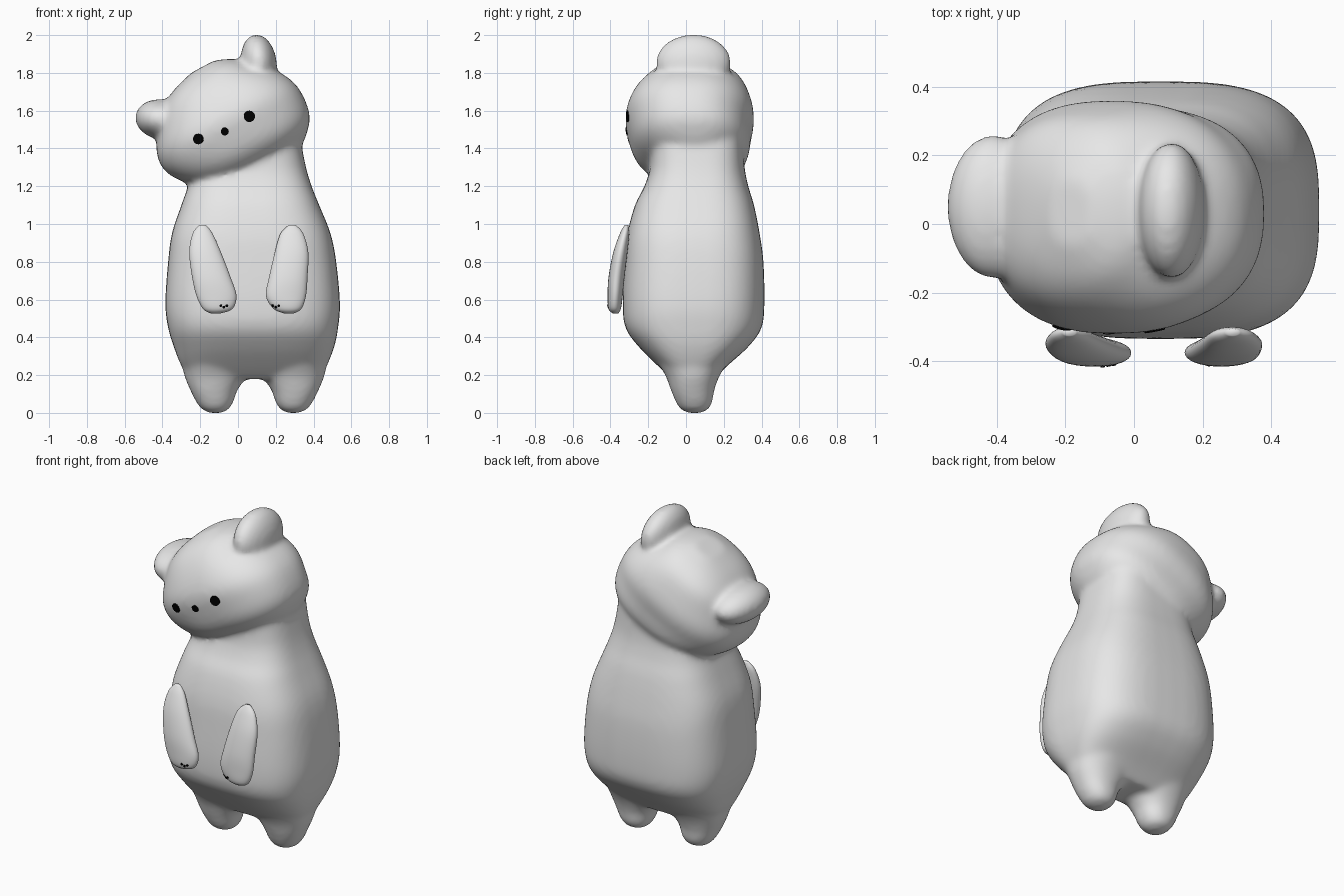
import bpy, bmesh, math
from mathutils import Matrix, Vector

if "Cube" in bpy.data.objects:
    bpy.data.objects.remove(bpy.data.objects["Cube"], do_unlink=True)


def material(name, value):
    m = bpy.data.materials.new(name)
    m.use_nodes = True
    m.diffuse_color = (value, value, value, 1)
    m.node_tree.nodes["Principled BSDF"].inputs["Base Color"].default_value = m.diffuse_color
    return m


grey = material("plain grey", 0.8)
black = material("black", 0.0)


def make_object(name, bm, mat, smooth=True):
    bmesh.ops.recalc_face_normals(bm, faces=bm.faces)
    mesh = bpy.data.meshes.new(name)
    bm.to_mesh(mesh)
    bm.free()
    mesh.materials.append(mat)
    for p in mesh.polygons:
        p.use_smooth = smooth
    ob = bpy.data.objects.new(name, mesh)
    bpy.context.collection.objects.link(ob)
    return ob


def spline(rows, steps=5):
    """Smoothly interpolate between section rows."""
    out = []
    last = len(rows) - 1
    for i in range(last):
        a, b, c, d = (rows[max(0, min(last, i + k))] for k in (-1, 0, 1, 2))
        for s in range(steps):
            t = s / steps
            out.append([q + t / 2 * (r - p + t * (2*p - 5*q + 4*r - w + t * (3*(q - r) + w - p)))
                        for p, q, r, w in zip(a, b, c, d)])
    return out + [list(rows[-1])]


def loft(bm, rows, power, matrix=Matrix(), sides=48):
    """Rounded-box sections; each row is height, x range, y range."""
    rings = []
    for z, x0, x1, y0, y1 in spline(rows):
        ring = []
        for k in range(sides):
            a = 2 * math.pi * k / sides
            c, s = math.cos(a), math.sin(a)
            x = math.copysign(abs(c) ** (2 / power), c)
            y = math.copysign(abs(s) ** (2 / power), s)
            p = Vector(((x0 + x1 + x * (x1 - x0)) / 2, (y0 + y1 + y * (y1 - y0)) / 2, z))
            ring.append(bm.verts.new(matrix @ p))
        rings.append(ring)
    for low, high in zip(rings, rings[1:]):
        for k in range(sides):
            n = (k + 1) % sides
            bm.faces.new((low[k], low[n], high[n], high[k]))
    bm.faces.new(rings[0][::-1])
    bm.faces.new(rings[-1])


def ellipsoid(bm, centre, radii, turn):
    m = (Matrix.Translation(centre) @ Matrix.Rotation(math.radians(turn), 4, 'Y')
         @ Matrix.Diagonal((*radii, 1)))
    bmesh.ops.create_uvsphere(bm, u_segments=32, v_segments=20, radius=1, matrix=m)


bm = bmesh.new()

# Torso
loft(bm, [
    (0.18, -0.24, 0.42, -0.07, 0.15),
    (0.25, -0.30, 0.47, -0.15, 0.22),
    (0.35, -0.34, 0.51, -0.25, 0.33),
    (0.45, -0.37, 0.53, -0.32, 0.40),
    (0.58, -0.385, 0.54, -0.335, 0.415),
    (0.80, -0.37, 0.52, -0.325, 0.41),
    (0.95, -0.35, 0.49, -0.31, 0.39),
    (1.10, -0.30, 0.43, -0.27, 0.36),
    (1.20, -0.265, 0.39, -0.22, 0.33),
    (1.30, -0.24, 0.36, -0.19, 0.31),
    (1.45, -0.15, 0.33, -0.18, 0.30)], 3.0)

# Legs, mirrored about the torso's middle
middle = 0.087
for side in (-1, 1):
    rows = []
    for z, inner, outer, y0, y1 in (
            (0.0, 0.17, 0.24, 0.01, 0.08), (0.02, 0.135, 0.28, -0.03, 0.12),
            (0.06, 0.11, 0.31, -0.055, 0.14), (0.12, 0.09, 0.34, -0.08, 0.15),
            (0.20, 0.04, 0.372, -0.11, 0.18), (0.30, 0.02, 0.39, -0.17, 0.24)):
        x0, x1 = sorted((middle + side * inner, middle + side * outer))
        rows.append((z, x0, x1, y0, y1))
    loft(bm, rows, 2.2)

# Tilted head
tilt = Matrix.Translation((-0.03, 0, 1.52)) @ Matrix.Rotation(math.radians(-28), 4, 'Y')
loft(bm, [
    (-0.27, -0.12, 0.27, -0.08, 0.18),
    (-0.22, -0.27, 0.33, -0.20, 0.28),
    (-0.15, -0.36, 0.385, -0.27, 0.33),
    (-0.05, -0.425, 0.405, -0.305, 0.345),
    (0.05, -0.425, 0.395, -0.32, 0.36),
    (0.15, -0.37, 0.34, -0.29, 0.34),
    (0.25, -0.29, 0.235, -0.23, 0.30),
    (0.31, -0.19, 0.17, -0.16, 0.23),
    (0.35, -0.06, 0.08, -0.06, 0.13)], 2.4, tilt)

# Broad ears
ellipsoid(bm, (0.11, 0.04, 1.855), (0.095, 0.20, 0.15), -8)
ellipsoid(bm, (-0.41, 0.05, 1.555), (0.135, 0.21, 0.105), 8)

# Blend everything into one soft skin
body = make_object("body", bm, grey)
remesh = body.modifiers.new("blend", 'REMESH')
remesh.mode = 'VOXEL'
remesh.voxel_size = 0.015
remesh.use_smooth_shade = True
soften = body.modifiers.new("soften", 'SMOOTH')
soften.factor = 0.5
soften.iterations = 14

# Flat arms: shared heights and depths, own widths
arm_sections = [(0.525, -0.385, -0.36), (0.55, -0.41, -0.345), (0.62, -0.415, -0.335),
                (0.72, -0.41, -0.325), (0.85, -0.385, -0.31), (0.95, -0.35, -0.30),
                (0.995, -0.325, -0.305)]
arm_widths = {
    "right_arm": [(-0.14, -0.10), (-0.185, -0.03), (-0.22, -0.008), (-0.243, -0.04),
                  (-0.258, -0.09), (-0.24, -0.135), (-0.205, -0.17)],
    "left_arm": [(0.25, 0.29), (0.19, 0.335), (0.148, 0.36), (0.165, 0.368),
                 (0.195, 0.372), (0.225, 0.345), (0.27, 0.305)]}
arms = {}
for name, widths in arm_widths.items():
    bm = bmesh.new()
    loft(bm, [(z, *w, y0, y1) for (z, y0, y1), w in zip(arm_sections, widths)], 2.1, sides=32)
    arms[name] = make_object(name, bm, grey)

# Thin black spots laid on the surface
bpy.context.view_layer.update()
depsgraph = bpy.context.evaluated_depsgraph_get()


def spot(name, target, x, z, radius):
    hit, point, normal, _ = target.evaluated_get(depsgraph).ray_cast(
        Vector((x, -2, z)), Vector((0, 1, 0)))
    if not hit:
        return
    m = Matrix.Translation(point) @ normal.to_track_quat('Z', 'Y').to_matrix().to_4x4()
    bm = bmesh.new()
    bmesh.ops.create_cone(bm, cap_ends=True, segments=20, radius1=radius, radius2=radius,
                          depth=0.008, matrix=m)
    make_object(name, bm, black, smooth=False)


spot("right_eye", body, -0.21, 1.45, 0.028)
spot("left_eye", body, 0.06, 1.57, 0.03)
spot("nose", body, -0.07, 1.49, 0.021)
for name, x in (("right_arm", -0.075), ("left_arm", 0.20)):
    for i in (-1, 0, 1):
        spot(f"{name}_claw", arms[name], x + 0.016 * i, 0.56 + 0.008 * (i % 2), 0.007)
